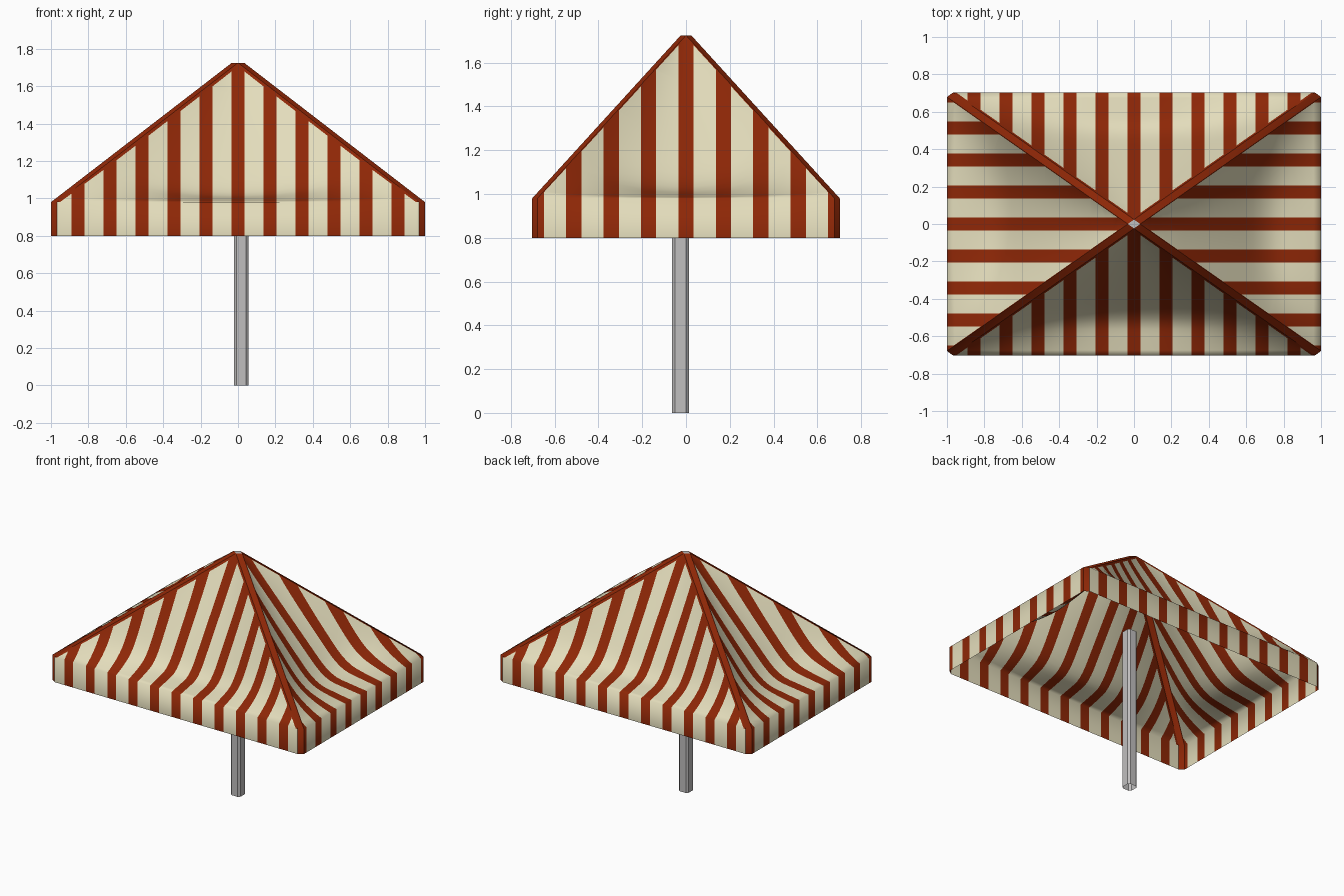
import bpy, bmesh, math
from mathutils import Vector

if "Cube" in bpy.data.objects:
    bpy.data.objects.remove(bpy.data.objects["Cube"])

W, D = 1.0, 0.703           # half width, half depth
CX, CY = 0.033, 0.024       # corner chamfer along x and y
RIM, HEM, TOP = 0.98, 0.80, 1.725
PITCH, RED_W = 0.171, 0.07  # stripe spacing and width


def material(name, rgb):
    m = bpy.data.materials.new(name)
    m.diffuse_color = (*rgb, 1)
    m.use_nodes = True
    m.node_tree.nodes["Principled BSDF"].inputs["Base Color"].default_value = m.diffuse_color
    return m


cream = material("cream cloth", (0.77, 0.72, 0.50))
red = material("rust red cloth", (0.27, 0.02, 0.002))
grey = material("grey metal", (0.53, 0.52, 0.52))


def finish(bm, name, mats, angle=30):
    me = bpy.data.meshes.new(name)
    bm.to_mesh(me)
    bm.free()
    for m in mats:
        me.materials.append(m)
    ob = bpy.data.objects.new(name, me)
    bpy.context.collection.objects.link(ob)
    bpy.context.view_layer.objects.active = ob
    ob.select_set(True)
    bpy.ops.object.shade_smooth_by_angle(angle=math.radians(angle))
    ob.select_set(False)
    return ob


def cut(bm, co, no):
    bmesh.ops.bisect_plane(bm, geom=bm.verts[:] + bm.edges[:] + bm.faces[:],
                           plane_co=co, plane_no=no, dist=1e-5)


def is_red(s):
    return abs(s - PITCH * round(s / PITCH)) < RED_W / 2


def sag(t):
    """Drop along the panel's middle: nearly flat at the rim, straight above."""
    a, b = 0.62 * t, 0.265 * (1 - t)
    k = 0.08
    h = max(k - abs(a - b), 0) / k
    return min(a, b) - h * h * k / 4


def cloth_side(name, half, reach, tip, margin, angle):
    """Sagging roof panel and valance, drawn facing -y, then turned."""
    # roof panel: flat triangle, cut into rows, stripes and red margins
    bm = bmesh.new()
    pts = [(-half, -reach, 0), (half, -reach, 0), (0, -tip, 0)]
    bm.faces.new([bm.verts.new(p) for p in pts])
    margins = []
    for s in (-1, 1):
        inward = Vector((-s * (reach - tip), -half, 0)).normalized()
        co = Vector((0, -tip, 0)) + inward * margin
        margins.append((co, inward))
        cut(bm, co, inward)
    n = int(half / PITCH) + 1
    for i in range(-n, n + 1):
        for e in (-RED_W / 2, RED_W / 2):
            cut(bm, (i * PITCH + e, 0, 0), (1, 0, 0))
    for i in range(1, 24):
        cut(bm, (0, -reach + (reach - tip) * i / 24, 0), (0, 1, 0))
    for f in bm.faces:
        c = f.calc_center_median()
        hem = any((c - co).dot(no) < 0 for co, no in margins)
        f.material_index = int(hem or is_red(c.x))
    for v in bm.verts:
        t = max(0, min(1, (v.co.y + reach) / (reach - tip)))
        w = half * (1 - t)
        u = min(1, abs(v.co.x) / w) if w > 1e-5 else 1
        v.co.z = RIM + (TOP - RIM) * t - sag(t) * (1 - u ** 2.2)
    # valance hanging from the rim
    rim = [e for e in bm.edges if all(v.co.y < -reach + 1e-4 for v in e.verts)]
    new = bmesh.ops.extrude_edge_only(bm, edges=rim)["geom"]
    for g in new:
        if isinstance(g, bmesh.types.BMVert):
            g.co.z = HEM
    for g in new:
        if isinstance(g, bmesh.types.BMFace):
            g.material_index = int(is_red(g.calc_center_median().x))
    bmesh.ops.recalc_face_normals(bm, faces=bm.faces[:])
    if sum(f.normal.z * f.calc_area() for f in bm.faces) < 0:
        bmesh.ops.reverse_faces(bm, faces=bm.faces[:])
    finish(bm, f"{name}_canopy", (cream, red), 85).rotation_euler.z = angle


cloth_side("front", W - CX, D, CY, 0.009, 0)
cloth_side("right", D - CY, W, CX, 0.003, math.pi / 2)
cloth_side("back", W - CX, D, CY, 0.009, math.pi)
cloth_side("left", D - CY, W, CX, 0.003, -math.pi / 2)

# red hip bands running down the four corners
bm = bmesh.new()
for sx in (-1, 1):
    for sy in (-1, 1):
        rows = [((0, sy * CY, TOP), (sx * CX, 0, TOP))]
        for z in (RIM, HEM):
            rows.append(((sx * (W - CX), sy * D, z), (sx * W, sy * (D - CY), z)))
        vs = [[bm.verts.new(p) for p in r] for r in rows]
        for a, b in zip(vs, vs[1:]):
            bm.faces.new([a[0], a[1], b[1], b[0]])
for f in bm.faces:
    f.normal_update()
    c = f.calc_center_median()
    if f.normal.dot(Vector((c.x, c.y, 0.5))) < 0:
        f.normal_flip()
finish(bm, "hip_bands", (red,), 85)

# small cap at the peak
bm = bmesh.new()
bm.faces.new([bm.verts.new(p) for p in
              [(CX, 0, TOP), (0, CY, TOP), (-CX, 0, TOP), (0, -CY, TOP)]])
finish(bm, "peak_cap", (grey,))

# hollow square pole with cut corners, slightly off centre
bm = bmesh.new()
R, C, PX, PY, PTOP = 0.038, 0.013, 0.017, -0.025, 1.165
quarter = [(R, -R + C), (R, R - C)]
ring = []
for i in range(4):
    a = i * math.pi / 2
    for x, y in quarter:
        ring.append((PX + x * math.cos(a) - y * math.sin(a),
                     PY + x * math.sin(a) + y * math.cos(a)))
lo = [bm.verts.new((x, y, 0)) for x, y in ring]
hi = [bm.verts.new((x, y, PTOP)) for x, y in ring]
for i in range(8):
    j = (i + 1) % 8
    bm.faces.new([lo[i], lo[j], hi[j], hi[i]])
finish(bm, "pole", (grey,))
